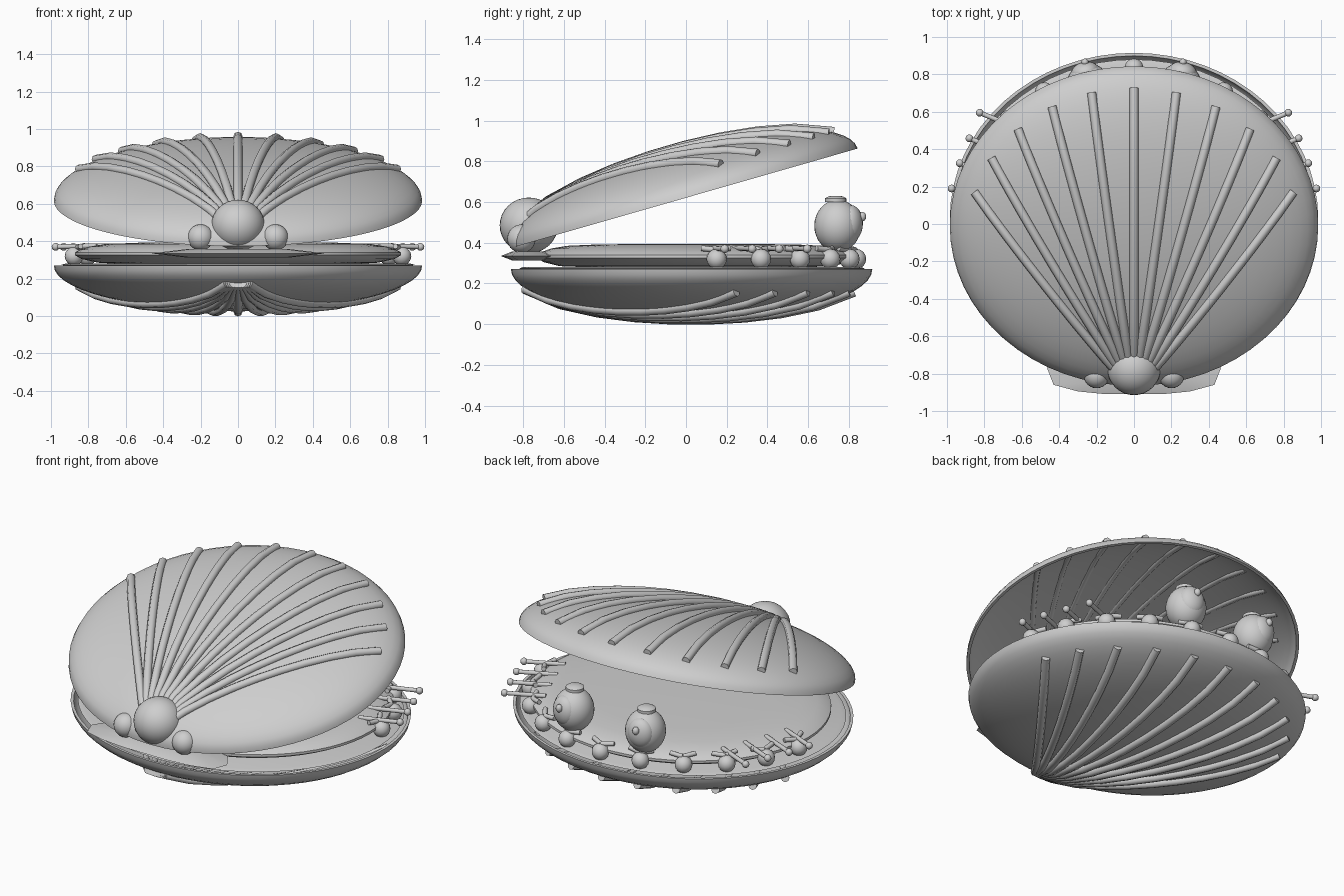
import bpy, bmesh, math
from mathutils import Matrix, Vector

if "Cube" in bpy.data.objects:
    bpy.data.objects.remove(bpy.data.objects["Cube"])

mat = bpy.data.materials.new("pale_grey")
mat.diffuse_color = (0.62, 0.62, 0.62, 1)
mat.use_nodes = True
mat.node_tree.nodes["Principled BSDF"].inputs["Base Color"].default_value = mat.diffuse_color
RX, RY, H = 0.985, 0.8875, 0.245      # shell half sizes
LOWER = Matrix.Translation((0, 0.0275, 0.27)) @ Matrix.Diagonal((1, 1, -1, 1))
UPPER = Matrix.Translation((0, -0.01, 0.618)) @ Matrix.Rotation(math.radians(16), 4, 'X')


def finish(name, bm, angle=40):
    bmesh.ops.recalc_face_normals(bm, faces=bm.faces)
    me = bpy.data.meshes.new(name)
    bm.to_mesh(me)
    bm.free()
    ob = bpy.data.objects.new(name, me)
    bpy.context.collection.objects.link(ob)
    me.materials.append(mat)
    bpy.ops.object.select_all(action='DESELECT')
    ob.select_set(True)
    bpy.context.view_layer.objects.active = ob
    bpy.ops.object.shade_smooth_by_angle(angle=math.radians(angle))
    return ob


def lathe(name, profile, scale, matrix, seg=64, closed=False):
    """Spin (radius, z) points around z, then stretch and place."""
    bm = bmesh.new()
    vs = [bm.verts.new((r, 0, z)) for r, z in profile]
    n = len(vs)
    es = [bm.edges.new((vs[i], vs[(i + 1) % n])) for i in range(n if closed else n - 1)]
    bmesh.ops.spin(bm, geom=vs + es, axis=(0, 0, 1), cent=(0, 0, 0),
                   angle=2 * math.pi, steps=seg, use_duplicate=False)
    bmesh.ops.remove_doubles(bm, verts=bm.verts, dist=1e-4)
    bm.transform(matrix @ Matrix.Diagonal((*scale, 1)))
    return finish(name, bm)


def ball(name, loc, scale, seg=24, rot=0):
    bm = bmesh.new()
    bmesh.ops.create_uvsphere(bm, u_segments=seg, v_segments=seg // 2, radius=1)
    bm.transform(Matrix.Translation(loc) @ Matrix.Rotation(rot, 4, 'Z')
                 @ Matrix.Diagonal((*scale, 1)))
    return finish(name, bm)


def tube(name, points, radius, sides=8):
    bm = bmesh.new()
    pts = [Vector(p) for p in points]
    rings = []
    for i, p in enumerate(pts):
        d = (pts[min(i + 1, len(pts) - 1)] - pts[max(i - 1, 0)]).normalized()
        a = d.cross(Vector((0, 0, 1))).normalized()
        b = a.cross(d)
        rings.append([bm.verts.new(p + radius * (a * math.cos(t) + b * math.sin(t)))
                      for t in (2 * math.pi * k / sides for k in range(sides))])
    for r, s in zip(rings, rings[1:]):
        for k in range(sides):
            bm.faces.new((r[k], r[(k + 1) % sides], s[(k + 1) % sides], s[k]))
    bm.faces.new(rings[0])
    bm.faces.new(rings[-1])
    return finish(name, bm, 50)


# Shell halves: thin hollow domes with eleven fanned ribs each
arc = [math.radians(90 * i / 14) for i in range(15)]
dome = [(math.cos(t), math.sin(t)) for t in arc]
dome += [(0.982 * math.cos(t), 0.94 * math.sin(t)) for t in reversed(arc)]
for label, place in (("lower", LOWER), ("upper", UPPER)):
    lathe(label + "_shell", dome, (RX, RY, H), place, closed=True)
    for k in range(-5, 6):
        t = math.radians(90 + 14.8 * k)
        end = Vector((0.9 * math.cos(t), 0.9 * math.sin(t)))
        start = Vector((-0.012 * k, -0.925))
        path = []
        for i in range(10):
            p = start.lerp(end, i / 9)
            z = math.sqrt(max(0, 1 - p.length_squared)) * H + 0.004
            path.append(place @ Vector((p.x * RX, p.y * RY, z)))
        tube(label + "_rib", path, 0.024)

# Soft body: thick flat disc with a rounded lip, over a thin skirt
body = [(0, .395), (.6, .392), (.8, .385), (.9, .372), (.96, .355), (.99, .34),
        (.99, .325), (.95, .305), (.85, .285), (0, .26)]
lathe("mantle", body, (0.88, 0.79, 1), Matrix.Translation((0, 0.05, 0)))
skirt = [(0, .282), (.97, .282), (1, .274), (.97, .266), (0, .266)]
lathe("skirt", skirt, (0.945, 0.85, 1), Matrix.Translation((0, 0.03, 0)))

# Hinge: lens-shaped wing plate and three knobs
half = [(0.15, -0.91), (0.3, -0.895), (0.43, -0.86), (0.465, -0.77), (0.4, -0.67), (0.2, -0.635)]
outline = half + [(-x, y) for x, y in reversed(half)]
bm = bmesh.new()
rings = [[bm.verts.new((x * s, -0.77 + (y + 0.77) * s, z)) for x, y in outline]
         for s, z in ((0.6, 0.313), (1, 0.335), (0.6, 0.357))]
n = len(outline)
for a, b in zip(rings, rings[1:]):
    for k in range(n):
        bm.faces.new((a[k], a[(k + 1) % n], b[(k + 1) % n], b[k]))
bm.faces.new(rings[0])
bm.faces.new(rings[2])
finish("hinge_wing", bm)
ball("hinge_knob", (0, -0.772, 0.485), (0.143, 0.143, 0.137), 32)

for s in (-1, 1):
    ball("hinge_side_knob", (s * 0.2, -0.808, 0.42), (0.07, 0.07, 0.07))
    # Eyes: egg, top cap, bulging iris and small glint
    ball("eye", (s * 0.245, 0.745, 0.483), (0.115, 0.115, 0.128), 32)
    cap = [(0, .63), (.035, .628), (.052, .618), (.052, .6), (0, .6)]
    lathe("eye_cap", cap, (1, 1, 1), Matrix.Translation((s * 0.245, 0.735, 0)), 24)
    ball("iris", (s * 0.26, 0.81, 0.495), (0.078, 0.058, 0.09), rot=-s * 0.2)
    ball("eye_glint", (s * 0.262, 0.865, 0.528), (0.02, 0.02, 0.024), 12)
    # Side feelers with round tips
    for x, y in ((0.975, 0.19), (0.932, 0.325), (0.88, 0.458), (0.825, 0.595)):
        tube("feeler", [(s * (x - 0.22), y - 0.09, 0.375), (s * x, y, 0.37)], 0.013)
        ball("feeler_tip", (s * x, y, 0.37), (0.021, 0.021, 0.021), 12)

# Beads around the back rim, each with a small two-armed frill
for i in range(11):
    t = math.radians(8 + 16.4 * i)
    c, s = math.cos(t), math.sin(t)
    ball("rim_bead", (0.885 * c, 0.04 + 0.795 * s, 0.32), (0.05, 0.05, 0.05), 16)
    apex = Vector((0.87 * c, 0.04 + 0.79 * s, 0.365))
    for side in (-1, 1):
        tip = apex + Vector((-0.03 * c - side * 0.07 * s, -0.03 * s + side * 0.07 * c, 0.008))
        tube("frill_arm", [apex, tip], 0.014)
